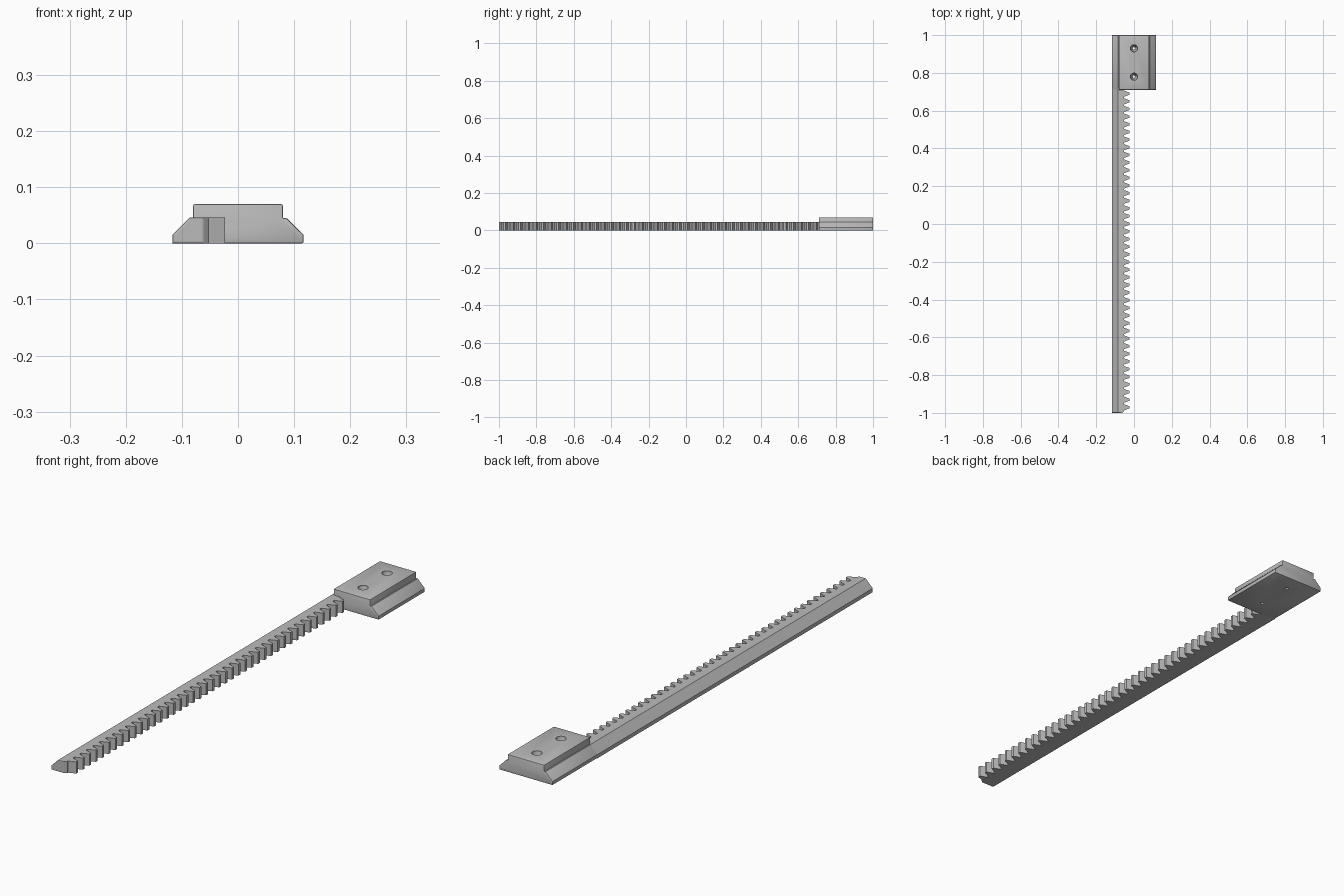
import bpy, bmesh, math
from mathutils import Vector

if "Cube" in bpy.data.objects:
    bpy.data.objects.remove(bpy.data.objects["Cube"])

grey = bpy.data.materials.new("plain_grey")
grey.use_nodes = True
COLOR = (0.5, 0.5, 0.5, 1)
grey.diffuse_color = COLOR
grey.node_tree.nodes["Principled BSDF"].inputs["Base Color"].default_value = COLOR


def prism(points, offset):
    """Close an outline into a face and extrude it along offset."""
    bm = bmesh.new()
    face = bm.faces.new([bm.verts.new(p) for p in points])
    ext = bmesh.ops.extrude_face_region(bm, geom=[face])["geom"]
    verts = [g for g in ext if isinstance(g, bmesh.types.BMVert)]
    bmesh.ops.translate(bm, verts=verts, vec=Vector(offset))
    bmesh.ops.recalc_face_normals(bm, faces=bm.faces[:])
    return bm


def make_object(name, bm):
    mesh = bpy.data.meshes.new(name)
    bm.to_mesh(mesh)
    bm.free()
    obj = bpy.data.objects.new(name, mesh)
    bpy.context.collection.objects.link(obj)
    mesh.materials.append(grey)
    return obj


def bevel(bm, test, size, segments=1):
    edges = [e for e in bm.edges if all(test(v.co) for v in e.verts)]
    bmesh.ops.bevel(bm, geom=edges, offset=size, offset_type='OFFSET',
                    segments=segments, profile=0.5, affect='EDGES')


SIDE, HEIGHT, SLOPE = 0.117, 0.046, 0.031
BLOCK_FRONT = 0.71

# Toothed rack: plan outline with straight-sided teeth
ROOT, TIP, PITCH, TEETH = -0.052, -0.023, 0.0405, 42
plan = [(-SIDE, BLOCK_FRONT + 0.01), (-SIDE, -1), (-0.062, -1), (ROOT, -0.99)]
for i in reversed(range(TEETH)):
    y = 0.69 - i * PITCH
    plan += [(ROOT, y - 0.016), (TIP, y - 0.0054), (TIP, y + 0.0054), (ROOT, y + 0.016)]
plan.append((ROOT, BLOCK_FRONT + 0.01))
bm = prism([(x, y, 0) for x, y in plan], (0, 0, HEIGHT))
# Long sloped edge, then softened front end
bevel(bm, lambda c: c.x < -SIDE + 1e-4 and c.z > HEIGHT - 1e-4, SLOPE)
bevel(bm, lambda c: c.y < -0.9999, 0.003, 2)
rack = make_object("toothed_rack", bm)

# Mounting block: dovetail profile with raised top
half = [(SIDE, 0), (SIDE, HEIGHT - SLOPE), (SIDE - SLOPE, HEIGHT),
        (0.08, 0.044), (0.08, 0.07)]
profile = half + [(-x, z) for x, z in reversed(half)]
bm = prism([(x, BLOCK_FRONT, z) for x, z in profile], (0, 1 - BLOCK_FRONT, 0))
block = make_object("mounting_block", bm)
mod = block.modifiers.new("soft_edges", 'BEVEL')
mod.width, mod.segments = 0.003, 2
mod.limit_method, mod.angle_limit = 'ANGLE', math.radians(60)

# Countersunk screw holes, cut by a turned profile
SIDES = 24
bm = bmesh.new()
for y in (0.78, 0.93):
    rings = []
    for r, z in ((0.007, -0.02), (0.007, 0.04), (0.019, 0.062), (0.019, 0.09)):
        rings.append([bm.verts.new((r * math.cos(math.tau * k / SIDES),
                                    y + r * math.sin(math.tau * k / SIDES), z))
                      for k in range(SIDES)])
    for low, high in zip(rings, rings[1:]):
        for k in range(SIDES):
            n = (k + 1) % SIDES
            bm.faces.new((low[k], low[n], high[n], high[k]))
    bm.faces.new(rings[0][::-1])
    bm.faces.new(rings[-1])
cutter = make_object("screw_hole_cutter", bm)
cutter.hide_render = True
cut = block.modifiers.new("screw_holes", 'BOOLEAN')
cut.operation, cut.solver, cut.object = 'DIFFERENCE', 'EXACT', cutter

# Apply modifiers and drop the cutter
bpy.ops.object.select_all(action='DESELECT')
bpy.context.view_layer.objects.active = block
block.select_set(True)
for name in [m.name for m in block.modifiers]:
    bpy.ops.object.modifier_apply(modifier=name)
bpy.data.objects.remove(cutter)
bpy.ops.object.shade_smooth_by_angle(angle=math.radians(30))
